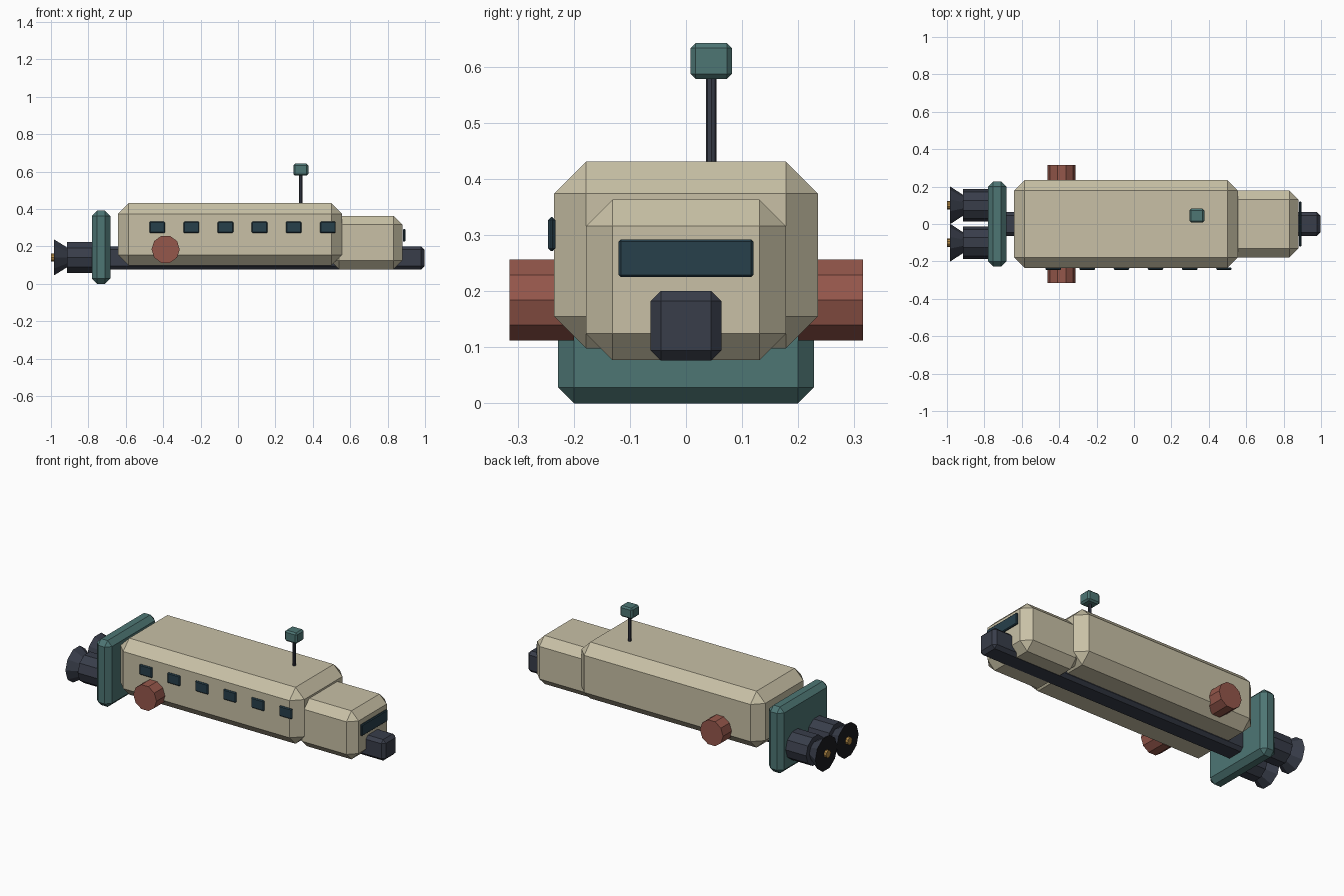
import bpy, bmesh
from mathutils import Matrix, Vector

if "Cube" in bpy.data.objects:
    bpy.data.objects.remove(bpy.data.objects["Cube"])


def material(name, r, g, b):
    m = bpy.data.materials.new(name)
    m.diffuse_color = (r, g, b, 1)
    m.use_nodes = True
    m.node_tree.nodes["Principled BSDF"].inputs["Base Color"].default_value = m.diffuse_color
    return m


CREAM = material("cream", 0.58, 0.53, 0.38)
TEAL = material("teal", 0.075, 0.18, 0.175)
DARK = material("dark", 0.04, 0.047, 0.068)
RED = material("red", 0.30, 0.095, 0.07)
GLASS = material("glass", 0.02, 0.05, 0.07)
BLACK = material("black", 0.01, 0.01, 0.013)
GOLD = material("gold", 0.45, 0.25, 0.06)


def finish(name, bm, mat):
    bmesh.ops.recalc_face_normals(bm, faces=bm.faces)
    mesh = bpy.data.meshes.new(name)
    bm.to_mesh(mesh)
    bm.free()
    mesh.materials.append(mat)
    obj = bpy.data.objects.new(name, mesh)
    bpy.context.collection.objects.link(obj)
    return obj


def box(name, x, y, z, bevel, mat):
    """Chamfered box from (min, max) ranges."""
    bm = bmesh.new()
    size = [r[1] - r[0] for r in (x, y, z)]
    mid = [(r[0] + r[1]) / 2 for r in (x, y, z)]
    bmesh.ops.create_cube(bm, size=1, matrix=Matrix.Translation(mid) @ Matrix.Diagonal((*size, 1)))
    bmesh.ops.bevel(bm, geom=bm.edges[:], offset=bevel, segments=1, affect='EDGES')
    return finish(name, bm, mat)


def tube(name, start, end, r1, r2, sides, mat):
    """Capped cylinder or cone between two points."""
    a, b = Vector(start), Vector(end)
    d = b - a
    turn = d.to_track_quat('Z', 'Y').to_matrix().to_4x4()
    bm = bmesh.new()
    bmesh.ops.create_cone(bm, cap_ends=True, segments=sides, radius1=r1, radius2=r2, depth=d.length,
                          matrix=Matrix.Translation((a + b) / 2) @ turn @ Matrix.Rotation(1.5707963, 4, 'Z'))
    return finish(name, bm, mat)


# Main body, cab, keel beam and rear plate
box("hull", (-0.642, 0.557), (-0.235, 0.235), (0.098, 0.431), 0.057, CREAM)
box("cabin", (0.494, 0.879), (-0.178, 0.178), (0.077, 0.363), 0.047, CREAM)
box("keel", (-0.73, 0.997), (-0.063, 0.063), (0.076, 0.2), 0.018, DARK)
box("rear_plate", (-0.781, -0.683), (-0.228, 0.228), (0, 0.391), 0.028, TEAL)

# Windshield and the row of windows on the front side
box("windshield", (0.881, 0.895), (-0.12, 0.12), (0.225, 0.292), 0.004, GLASS)
for i in range(6):
    cx = -0.432 + i * 0.1825
    box(f"window_{i + 1}", (cx - 0.042, cx + 0.042), (-0.2455, -0.233), (0.271, 0.332), 0.005, GLASS)

# Mirrored side pods and engines
for s, side in ((-1, "front"), (1, "back")):
    tube(f"{side}_pod", (-0.387, s * 0.2, 0.184), (-0.387, s * 0.315, 0.184), 0.0755, 0.0755, 10, RED)
    y, z = s * 0.1, 0.141
    tube(f"{side}_engine", (-0.73, y, z), (-0.915, y, z), 0.087, 0.087, 10, DARK)
    nozzle = tube(f"{side}_nozzle", (-0.905, y, z), (-0.985, y, z), 0.05, 0.102, 10, DARK)
    # Blackened exhaust face
    nozzle.data.materials.append(BLACK)
    for p in nozzle.data.polygons:
        if p.normal.x < -0.99:
            p.material_index = 1
    tube(f"{side}_exhaust_core", (-0.96, y, z), (-1.0, y, z), 0.022, 0.022, 10, GOLD)

# Antenna
tube("antenna_mast", (0.336, 0.045, 0.4), (0.336, 0.045, 0.6), 0.009, 0.009, 8, DARK)
box("antenna_head", (0.296, 0.376), (0.008, 0.082), (0.578, 0.642), 0.009, TEAL)
